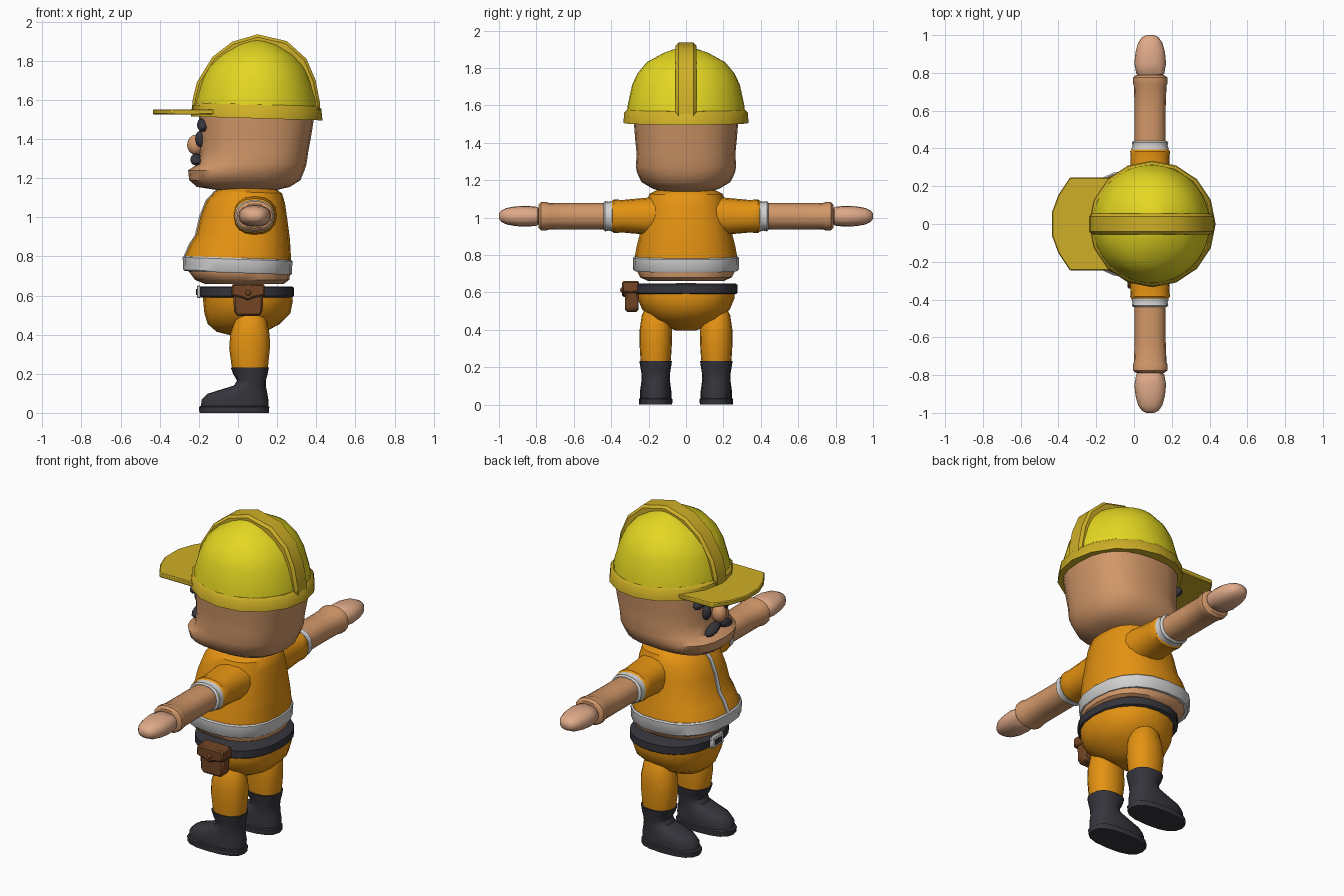
import bpy, bmesh, math
from mathutils import Vector

def colour(name, r, g, b):
    m = bpy.data.materials.new(name)
    m.diffuse_color = (r, g, b, 1)
    return m

YELLOW = colour("helmet yellow", .78, .68, .016)
TRIM = colour("trim yellow", .62, .43, .02)
ORANGE = colour("work orange", .78, .29, .006)
SKIN = colour("skin", .64, .31, .14)
HAND = colour("hand skin", .74, .40, .25)
WHITE = colour("reflective white", .65, .65, .65)
DARK = colour("dark rubber", .035, .035, .045)
BROWN = colour("brown leather", .17, .06, .018)

def finish(name, bm, mat):
    bmesh.ops.recalc_face_normals(bm, faces=bm.faces)
    me = bpy.data.meshes.new(name)
    bm.to_mesh(me)
    bm.free()
    me.materials.append(mat)
    ob = bpy.data.objects.new(name, me)
    bpy.context.collection.objects.link(ob)
    return ob

def loft(name, mat, rings, n=20, p=2.0, tilt=0, place=lambda a, b, t: (a, b, t)):
    """Skin rounded rings (t, a0, a1, half_b); tilt shears t along a."""
    bm = bmesh.new()
    loops = []
    for t, a0, a1, hb in rings:
        loop = []
        for i in range(n):
            c, s = math.cos(math.tau * i / n), math.sin(math.tau * i / n)
            a = (a0 + a1) / 2 + (a1 - a0) / 2 * math.copysign(abs(c) ** (2 / p), c)
            b = hb * math.copysign(abs(s) ** (2 / p), s)
            loop.append(bm.verts.new(place(a, b, t + tilt * a)))
        loops.append(loop)
    for lo, hi in zip(loops, loops[1:]):
        for i in range(n):
            j = (i + 1) % n
            bm.faces.new((lo[i], lo[j], hi[j], hi[i]))
    bm.faces.new(loops[0])
    bm.faces.new(loops[-1])
    return finish(name, bm, mat)

def prism(name, mat, pts, lo, hi, axis='y', bevel=0):
    """Extrude an outline: xz outline along y, or xy outline along z."""
    bm = bmesh.new()
    put = (lambda p, d: (p[0], d, p[1])) if axis == 'y' else (lambda p, d: (p[0], p[1], d))
    a = [bm.verts.new(put(q, lo)) for q in pts]
    b = [bm.verts.new(put(q, hi)) for q in pts]
    bm.faces.new(a)
    bm.faces.new(b)
    for i in range(len(pts)):
        j = (i + 1) % len(pts)
        bm.faces.new((a[i], a[j], b[j], b[i]))
    ob = finish(name, bm, mat)
    if bevel:
        m = ob.modifiers.new("bevel", 'BEVEL')
        m.width, m.segments, m.limit_method = bevel, 1, 'ANGLE'
        m.angle_limit = math.radians(50)
    return ob

def ball(name, mat, loc, size, rot=0):
    """Ellipsoid with half sizes, turned about x."""
    bm = bmesh.new()
    bmesh.ops.create_uvsphere(bm, u_segments=12, v_segments=8, radius=1)
    bmesh.ops.scale(bm, vec=size, verts=bm.verts)
    ob = finish(name, bm, mat)
    ob.location = loc
    ob.rotation_euler.x = rot
    return ob

# Head with jutting jaw
loft("head", SKIN, [
    (1.135, -.08, .18, .12), (1.155, -.21, .265, .18), (1.19, -.25, .32, .238),
    (1.24, -.255, .34, .262), (1.272, -.205, .35, .268), (1.34, -.195, .36, .264),
    (1.42, -.195, .375, .272), (1.55, -.20, .395, .282)], n=24, p=2.5)

# Face
ball("nose", SKIN, (-.215, 0, 1.37), (.045, .04, .052))
for s, side in ((1, "left"), (-1, "right")):
    ball(side + "_eye", DARK, (-.193, s * .085, 1.40), (.026, .026, .042))
    ball(side + "_brow", DARK, (-.18, s * .12, 1.472), (.03, .06, .03), -s * .35)
    ball(side + "_moustache", DARK, (-.212, s * .055, 1.295), (.032, .062, .026), -s * .3)

# Helmet
loft("helmet_dome", YELLOW, [
    (1.53, -.225, .405, .318), (1.60, -.215, .40, .312), (1.71, -.182, .367, .288),
    (1.77, -.15, .338, .26), (1.83, -.088, .285, .21), (1.88, -.005, .205, .12),
    (1.91, .07, .13, .035)], n=32)
loft("helmet_rim", TRIM, [
    (1.508, -.24, .432, .335), (1.565, -.235, .426, .33), (1.58, -.22, .41, .315)],
    n=16, tilt=-.03)
ridge = [(-.235, 1.54), (-.232, 1.60), (-.21, 1.69), (-.13, 1.82), (-.03, 1.897),
         (.10, 1.935), (.25, 1.90), (.35, 1.81), (.397, 1.70), (.42, 1.58), (.42, 1.53)]
prism("helmet_ridge", TRIM, ridge, -.055, .055, bevel=.014)
half = [(-.10, .245), (-.34, .245), (-.40, .155), (-.435, .06)]
prism("helmet_brim", TRIM, half + [(x, -y) for x, y in reversed(half)], 1.525, 1.552, 'z', .005)

# Torso: vest, reflective band and belly
vest = [(.785, -.275, .272, .275), (.855, -.245, .268, .262), (.90, -.215, .265, .25),
        (1.0, -.192, .252, .232), (1.08, -.16, .24, .215), (1.13, -.115, .225, .195),
        (1.16, -.06, .18, .13)]
loft("vest", ORANGE, vest, p=2.4, tilt=-.035)
loft("vest_band", WHITE, [(.715, -.272, .27, .276), (.722, -.28, .276, .282),
                          (.785, -.283, .278, .284), (.792, -.275, .27, .277)],
     p=2.4, tilt=-.035)
loft("belly", SKIN, [(.66, -.17, .235, .20), (.68, -.22, .262, .245),
                     (.72, -.25, .268, .265), (.76, -.25, .265, .26)], p=2.4)

# Zip strip following the front of the vest
front = [(a0 - .006, z - .035 * a0) for z, a0, a1, b in vest]
prism("zip", WHITE, front + [(x + .03, z) for x, z in reversed(front)], -.012, .012)

# Trousers, belt and buckle
loft("trousers", ORANGE, [
    (.395, -.03, .09, .05), (.415, -.11, .14, .11), (.455, -.155, .215, .185),
    (.51, -.172, .268, .235), (.57, -.178, .28, .26), (.63, -.178, .278, .262)], p=2.2)
loft("belt", DARK, [(.59, -.19, .275, .266), (.597, -.20, .285, .276),
                    (.64, -.20, .285, .276), (.647, -.19, .275, .266)], n=24, p=2.3)
prism("buckle", WHITE, [(-.21, .588), (-.19, .588), (-.19, .65), (-.21, .65)], -.055, .055, bevel=.004)
prism("buckle_slot", DARK, [(-.214, .603), (-.2, .603), (-.2, .633), (-.214, .633)], -.03, .03)

# Tool pouch on the belt
prism("pouch", BROWN, [(-.02, .51), (.0, .495), (.105, .495), (.125, .51), (.13, .62), (-.025, .62)],
      -.325, -.255, bevel=.01)
prism("pouch_flap", BROWN, [(-.035, .60), (.02, .588), (.05, .575), (.08, .588), (.14, .60),
                            (.135, .66), (-.03, .66)], -.342, -.25, bevel=.008)
ball("pouch_button", BROWN, (.052, -.342, .613), (.014, .01, .014))

# Limbs, both sides
for s, side in ((1, "left"), (-1, "right")):
    def arm(name, mat, rings, p=2.3, s=s, side=side):
        loft(side + name, mat, rings, n=16, p=p, place=lambda a, b, t: (a, s * t, 1.007 + b))
    arm("_sleeve", ORANGE, [(.14, -.03, .20, .105), (.22, -.022, .192, .098),
                            (.34, -.018, .188, .087), (.385, -.02, .19, .09), (.398, -.01, .18, .08)])
    arm("_cuff", WHITE, [(.385, -.005, .175, .074), (.395, -.014, .184, .082),
                         (.415, -.008, .178, .077), (.432, -.012, .182, .081), (.44, -.002, .172, .073)])
    arm("_forearm", SKIN, [(.42, .002, .168, .07), (.60, .003, .167, .071), (.73, .0, .172, .07),
                           (.745, -.006, .178, .076), (.775, -.006, .178, .076), (.788, .01, .16, .062)])
    arm("_hand", HAND, [(.78, .03, .14, .035), (.795, .012, .16, .05), (.85, .002, .17, .056),
                        (.91, .008, .164, .053), (.96, .022, .15, .044), (.988, .042, .13, .03),
                        (1.0, .065, .107, .014)])

    def leg(name, mat, rings, p=2.2, n=16, s=s, side=side):
        loft(side + name, mat, rings, n=n, p=p, place=lambda a, b, t: (a, s * .162 + b, t))
    leg("_leg", ORANGE, [(.21, -.028, .15, .078), (.25, -.034, .155, .082), (.33, -.045, .163, .087),
                         (.40, -.04, .162, .086), (.48, -.015, .145, .074), (.53, .02, .11, .045)])
    leg("_boot", DARK, [(.03, -.19, .155, .083), (.07, -.185, .155, .084), (.098, -.155, .15, .08),
                        (.12, -.085, .146, .077), (.14, -.02, .142, .075), (.165, -.005, .142, .076),
                        (.20, -.025, .152, .082), (.232, -.037, .158, .087), (.234, -.02, .14, .07)], p=2.4)
    leg("_sole", DARK, [(0, -.197, .158, .088), (.03, -.2, .16, .09), (.036, -.19, .15, .08)], p=2.5)

# Smooth shading with sharp edges kept
bpy.ops.object.select_all(action='SELECT')
bpy.context.view_layer.objects.active = bpy.data.objects["head"]
bpy.ops.object.shade_smooth_by_angle(angle=math.radians(40))
